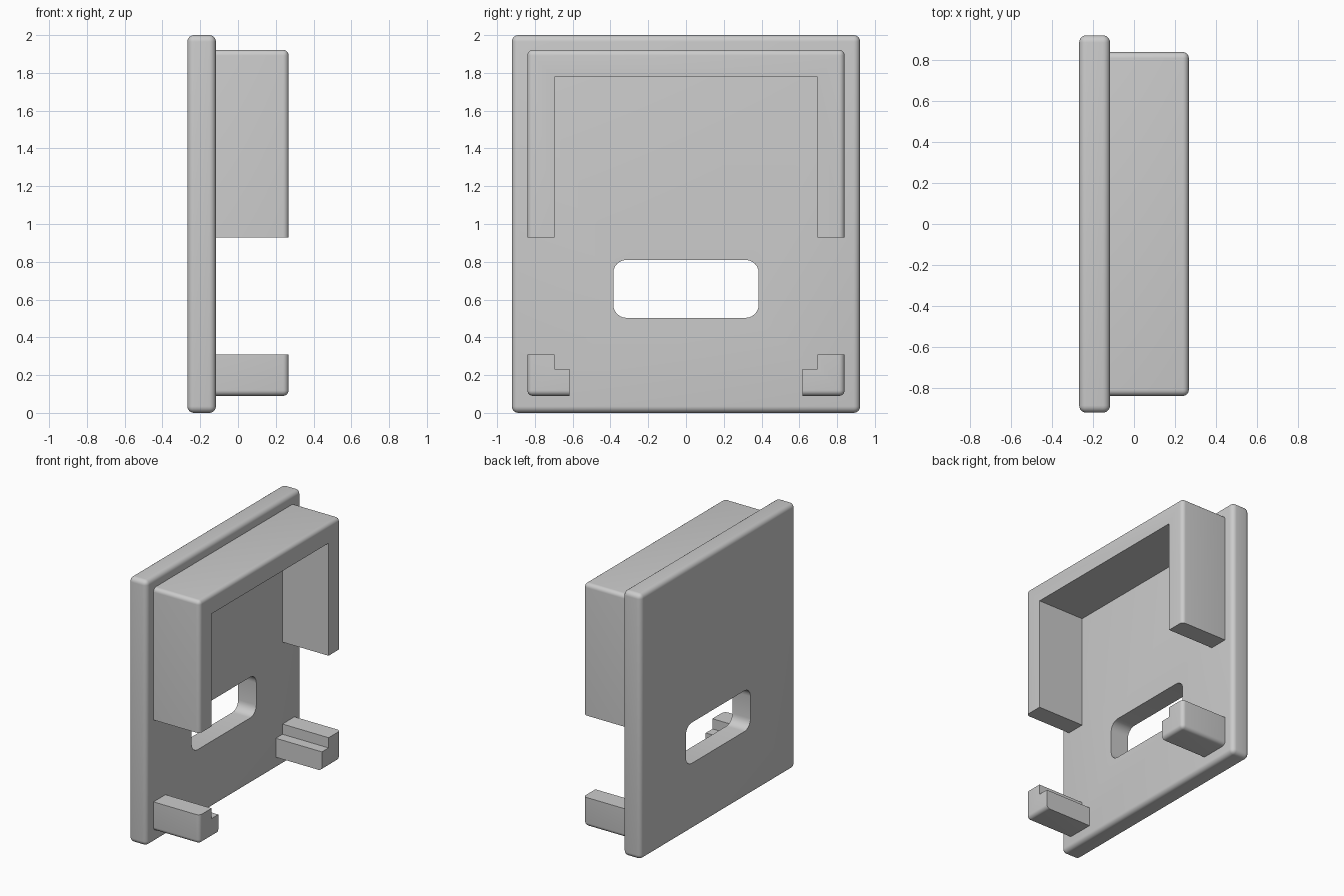
import bpy
import bmesh
from mathutils import Vector

if "Cube" in bpy.data.objects:
    bpy.data.objects.remove(bpy.data.objects["Cube"], do_unlink=True)

# Plain grey plastic
grey = bpy.data.materials.new("grey plastic")
grey.use_nodes = True
grey.diffuse_color = (0.6, 0.6, 0.6, 1)
grey.node_tree.nodes["Principled BSDF"].inputs["Base Color"].default_value = (0.6, 0.6, 0.6, 1)


def box(name, x, y, z, radius=0, along_x_only=False):
    """Box between (min, max) ranges, with optionally rounded edges."""
    bm = bmesh.new()
    bmesh.ops.create_cube(bm, size=1)
    for v in bm.verts:
        v.co = Vector(r[0] if c < 0 else r[1] for c, r in zip(v.co, (x, y, z)))
    if radius:
        edges = [e for e in bm.edges if not along_x_only
                 or abs(e.verts[0].co.x - e.verts[1].co.x) > 1e-4]
        bmesh.ops.bevel(bm, geom=edges, offset=radius, segments=6,
                        profile=0.5, affect='EDGES')
    bmesh.ops.recalc_face_normals(bm, faces=bm.faces)
    mesh = bpy.data.meshes.new(name)
    bm.to_mesh(mesh)
    bm.free()
    mesh.materials.append(grey)
    obj = bpy.data.objects.new(name, mesh)
    bpy.context.collection.objects.link(obj)
    return obj


def cut(obj, cutter):
    mod = obj.modifiers.new("cut", 'BOOLEAN')
    mod.operation = 'DIFFERENCE'
    mod.solver = 'EXACT'
    mod.object = cutter
    bpy.context.view_layer.objects.active = obj
    bpy.ops.object.modifier_apply(modifier=mod.name)
    bpy.data.objects.remove(cutter, do_unlink=True)


def smooth(obj):
    bpy.ops.object.select_all(action='DESELECT')
    obj.select_set(True)
    bpy.context.view_layer.objects.active = obj
    bpy.ops.object.shade_smooth_by_angle(angle=0.6)


through = (-1, 1)

# Face plate with a rounded slot
plate = box("face_plate", (-0.268, -0.117), (-0.922, 0.922), (0, 2), 0.035)
cut(plate, box("slot_cutter", through, (-0.385, 0.385), (0.503, 0.81), 0.07, True))

# Raised rim, hollowed out and split into an upper frame and two lower feet
rim = box("rim", (-0.2, 0.268), (-0.84, 0.84), (0.09, 1.922), 0.03)
for y, z in (((-0.697, 0.697), (0.233, 1.777)),   # hollow
             (through, (0.31, 0.928)),            # gap in the sides
             ((-0.618, 0.618), (-0.5, 0.5))):     # open bottom
    cut(rim, box("rim_cutter", through, y, z))

for part in (plate, rim):
    smooth(part)
